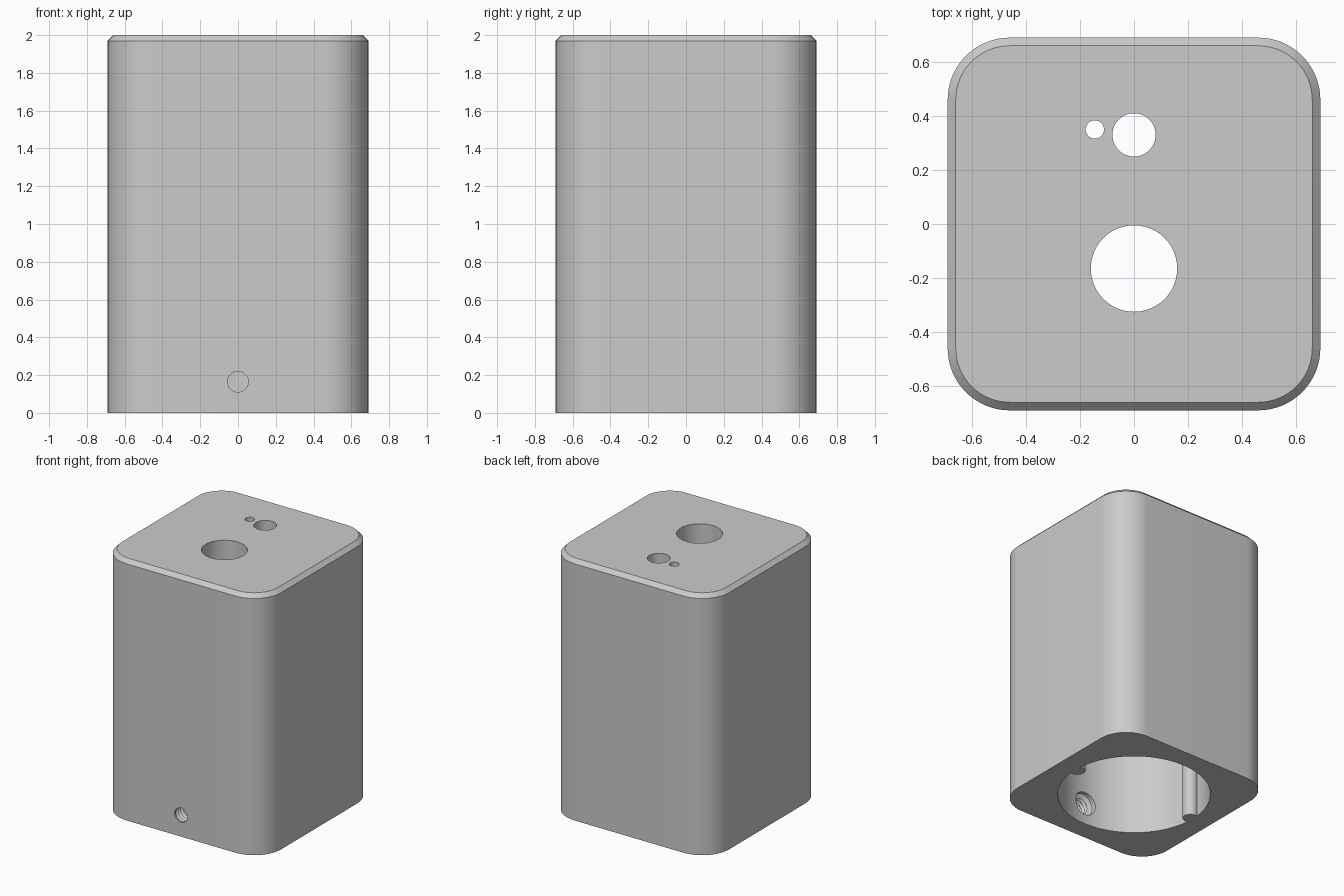
import bpy, bmesh
from math import pi, cos, sin, radians
from mathutils import Matrix

if "Cube" in bpy.data.objects:
    bpy.data.objects.remove(bpy.data.objects["Cube"], do_unlink=True)

HALF, HEIGHT, CORNER, CHAMFER = 0.69, 2.0, 0.23, 0.03
BORE_R, BORE_TOP = 0.54, 1.8

grey = bpy.data.materials.new("satin_grey")
grey.use_nodes = True
colour = (0.6, 0.6, 0.6, 1)
grey.diffuse_color = colour
grey.node_tree.nodes["Principled BSDF"].inputs["Base Color"].default_value = colour


def loft(name, rings):
    """Join closed rings of equal length into a capped solid."""
    bm = bmesh.new()
    loops = [[bm.verts.new(p) for p in ring] for ring in rings]
    n = len(loops[0])
    for a, b in zip(loops, loops[1:]):
        for i in range(n):
            j = (i + 1) % n
            bm.faces.new((a[i], a[j], b[j], b[i]))
    bm.faces.new(loops[0][::-1])
    bm.faces.new(loops[-1])
    bmesh.ops.recalc_face_normals(bm, faces=bm.faces)
    mesh = bpy.data.meshes.new(name)
    bm.to_mesh(mesh)
    bm.free()
    obj = bpy.data.objects.new(name, mesh)
    mesh.materials.append(grey)
    bpy.context.collection.objects.link(obj)
    return obj


def rounded_square(radius, z, steps=16):
    c = HALF - CORNER
    pts = []
    for k, (sx, sy) in enumerate(((1, 1), (-1, 1), (-1, -1), (1, -1))):
        for i in range(steps + 1):
            a = (k + i / steps) * pi / 2
            pts.append((sx * c + radius * cos(a), sy * c + radius * sin(a), z))
    return pts


def lathe(name, profile, x=0, y=0, n=48):
    """Solid of revolution about z from (radius, z) pairs."""
    return loft(name, [[(x + r * cos(2 * pi * i / n), y + r * sin(2 * pi * i / n), z)
                        for i in range(n)] for r, z in profile])


def combine(target, tool, operation):
    tool.hide_render = True
    mod = target.modifiers.new(tool.name, 'BOOLEAN')
    mod.operation, mod.solver, mod.object = operation, 'EXACT', tool
    bpy.context.view_layer.objects.active = target
    bpy.ops.object.modifier_apply(modifier=mod.name)
    bpy.data.objects.remove(tool, do_unlink=True)


# Rounded block with a chamfered top edge
body = loft("housing", [rounded_square(CORNER, 0),
                        rounded_square(CORNER, HEIGHT - CHAMFER),
                        rounded_square(CORNER - CHAMFER, HEIGHT)])

# Round cavity, open at the bottom
combine(body, lathe("cavity", [(BORE_R, -0.1), (BORE_R, BORE_TOP)], n=96), 'DIFFERENCE')

# Two ribs running up the cavity wall
for side in (-1, 1):
    combine(body, lathe("rib", [(0.055, 0), (0.055, BORE_TOP + 0.1)], x=side * 0.52, n=32), 'UNION')

# Holes through the top
for r, x, y in ((0.16, 0, -0.165), (0.08, 0, 0.33), (0.034, -0.145, 0.35)):
    combine(body, lathe("top_hole", [(r, BORE_TOP - 0.1), (r, HEIGHT + 0.1)], x, y), 'DIFFERENCE')

# Grooved screw hole through the front wall, wider on the inside
profile = [(0.055, -0.8), (0.055, -0.675)]
for k in range(3):
    y = -0.66 + k * 0.03
    profile += [(0.07, y), (0.055, y + 0.015)]
profile += [(0.09, -0.57), (0.09, -0.45)]
screw = lathe("screw_hole", profile, n=32)
screw.data.transform(Matrix.Translation((0, 0, 0.165)) @ Matrix.Rotation(radians(-90), 4, 'X'))
combine(body, screw, 'DIFFERENCE')

# Smooth corners and bores, crisp edges
bpy.ops.object.select_all(action='DESELECT')
body.select_set(True)
bpy.context.view_layer.objects.active = body
bpy.ops.object.shade_smooth_by_angle(angle=radians(30))
